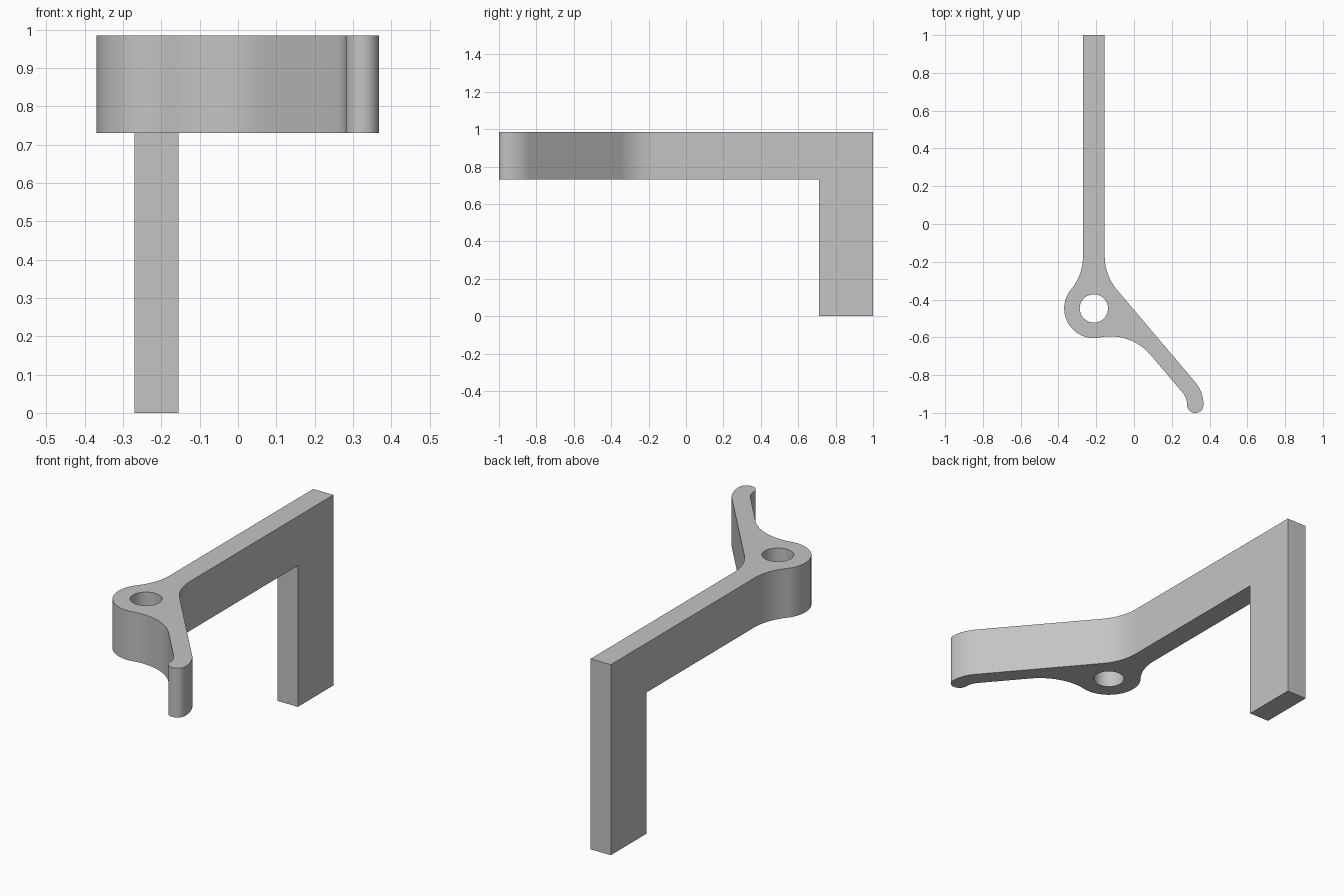
import bpy
import bmesh
from math import cos, sin, radians

if "Cube" in bpy.data.objects:
    bpy.data.objects.remove(bpy.data.objects["Cube"], do_unlink=True)

BOTTOM, TOP = 0.73, 0.985          # height range of the lever
ARM_L, ARM_R = -0.27, -0.155       # sides of the straight arm
JOIN = -0.17                       # where the arm meets the hub fillets
HUB = (-0.2125, -0.447)
FILLET = 0.278
SLOPE = 40.3                       # direction of the finger's normal

grey = bpy.data.materials.new("light grey")
grey.use_nodes = True
grey.diffuse_color = (0.55, 0.55, 0.55, 1)
grey.node_tree.nodes["Principled BSDF"].inputs["Base Color"].default_value = grey.diffuse_color


def arc(centre, radius, start, end, steps=16):
    angles = [radians(start + (end - start) * i / steps) for i in range(steps + 1)]
    return [(centre[0] + radius * cos(a), centre[1] + radius * sin(a)) for a in angles]


def extruded(name, loops, to_3d, offset):
    """Fill closed 2D loops (outline, then holes) and extrude them by offset."""
    bm = bmesh.new()
    edges = []
    for loop in loops:
        points = [p for i, p in enumerate(loop)
                  if abs(p[0] - loop[i - 1][0]) + abs(p[1] - loop[i - 1][1]) > 0.002]
        verts = [bm.verts.new(to_3d(*p)) for p in points]
        edges += [bm.edges.new((v, verts[i - 1])) for i, v in enumerate(verts)]
    if len(loops) == 1:
        bm.faces.new(verts)
    else:
        bmesh.ops.triangle_fill(bm, edges=edges, use_beauty=True)
    new = bmesh.ops.extrude_face_region(bm, geom=bm.faces[:], use_keep_orig=True)["geom"]
    bmesh.ops.translate(bm, vec=offset, verts=[g for g in new if isinstance(g, bmesh.types.BMVert)])
    bmesh.ops.recalc_face_normals(bm, faces=bm.faces)
    mesh = bpy.data.meshes.new(name)
    bm.to_mesh(mesh)
    bm.free()
    mesh.materials.append(grey)
    obj = bpy.data.objects.new(name, mesh)
    bpy.context.collection.objects.link(obj)
    bpy.ops.object.select_all(action="DESELECT")
    obj.select_set(True)
    bpy.context.view_layer.objects.active = obj
    bpy.ops.object.shade_smooth_by_angle(angle=radians(30))
    return obj


# Pivot hub with its fillets and the hooked finger, traced clockwise
hook = (0.183, -0.957)
outline = (
    arc((ARM_R + FILLET, JOIN), FILLET, 180, 180 + SLOPE)
    + arc(hook, 0.185, SLOPE, 0)
    + arc((0.3245, hook[1]), 0.0435, 0, -180)
    + arc(hook, 0.098, 0, SLOPE)
    + arc((-0.124, -0.873), FILLET, SLOPE, 101.7)
    + arc(HUB, 0.157, -78.3, -219.6, 40)
    + arc((ARM_L - FILLET, JOIN), FILLET, -39.6, 0)
)
bore = arc(HUB, 0.075, 0, 360, 40)[:-1]
extruded("pivot_hub_and_finger", [outline, bore],
         lambda x, y: (x, y, BOTTOM), (0, 0, TOP - BOTTOM))

# Straight arm with the leg turned down at its back end
side = [(JOIN, BOTTOM), (0.71, BOTTOM), (0.71, 0), (1, 0), (1, TOP), (JOIN, TOP)]
extruded("arm_and_leg", [side], lambda y, z: (ARM_L, y, z), (ARM_R - ARM_L, 0, 0))
